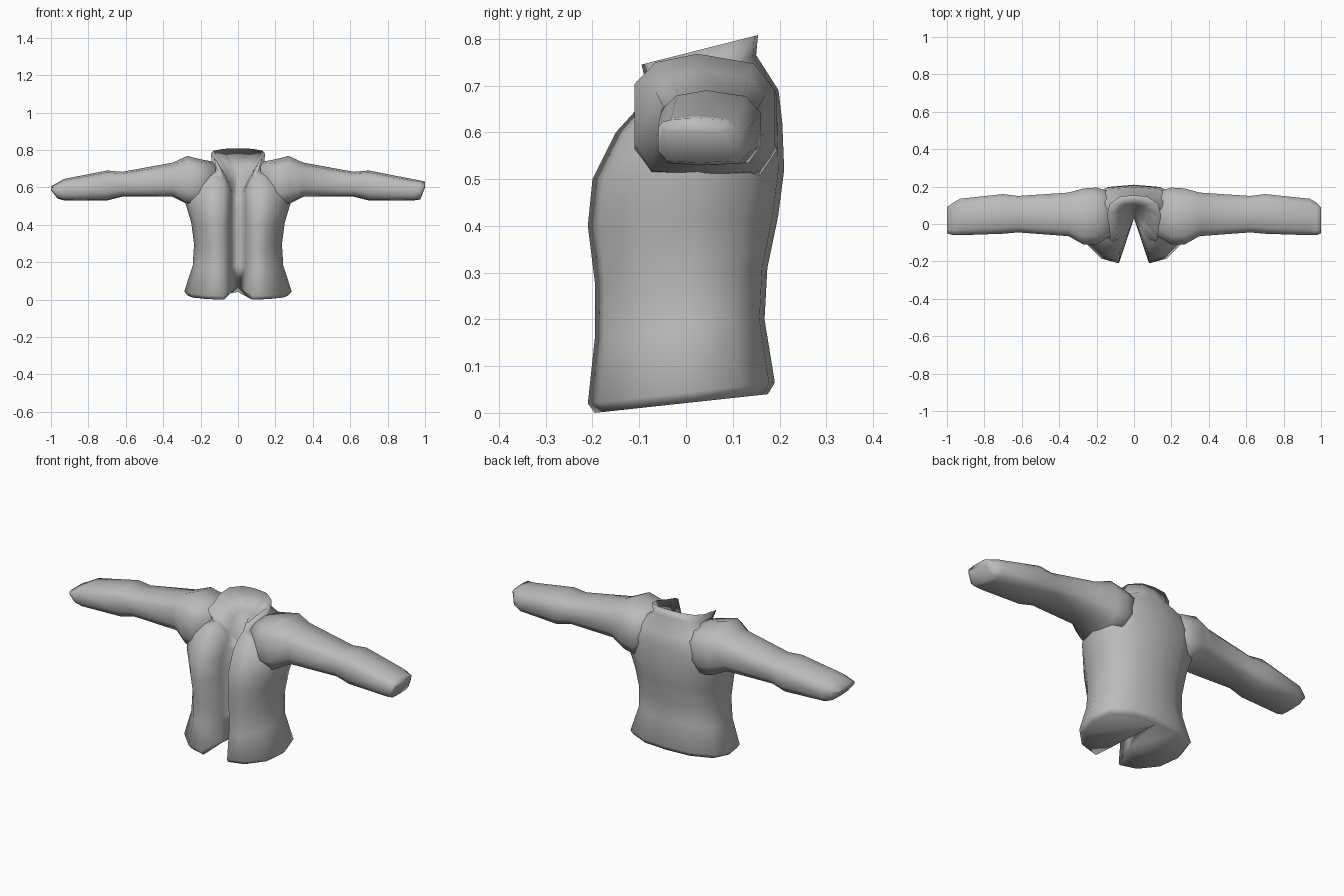
import bpy, bmesh, math

if "Cube" in bpy.data.objects:
    bpy.data.objects.remove(bpy.data.objects["Cube"])

cloth = bpy.data.materials.new("grey cloth")
cloth.diffuse_color = (0.5, 0.5, 0.5, 1)
cloth.use_nodes = True
cloth.node_tree.nodes["Principled BSDF"].inputs["Base Color"].default_value = cloth.diffuse_color


def finish(name, bm):
    bmesh.ops.remove_doubles(bm, verts=bm.verts, dist=0.0005)
    bmesh.ops.recalc_face_normals(bm, faces=bm.faces)
    mesh = bpy.data.meshes.new(name)
    bm.to_mesh(mesh)
    bm.free()
    mesh.materials.append(cloth)
    for p in mesh.polygons:
        p.use_smooth = True
    ob = bpy.data.objects.new(name, mesh)
    bpy.context.collection.objects.link(ob)
    return ob


def loft(bm, rows, closed):
    rings = [[bm.verts.new(p) for p in row] for row in rows]
    n = len(rings[0])
    for a, b in zip(rings, rings[1:]):
        for i in range(n if closed else n - 1):
            j = (i + 1) % n
            bm.faces.new((a[i], a[j], b[j], b[i]))
    bm.faces.new(rings[0])
    bm.faces.new(rings[-1])


def half_section(w, yf, yb, fx, zf, zb):
    """Half outline of the torso: front slit, chest, side, back."""
    d = yb - yf
    z = lambda y: zf + (zb - zf) * (y - yf) / d
    groove_y = 0.03
    gz = min(max(z(groove_y), 0.07), 0.53)
    pts = [(0, groove_y, gz),
           (fx / 2, (groove_y + yf) / 2, (gz + zf) / 2),
           (fx, yf, zf)]
    outline = [(fx + (w - fx) * 0.45, yf + 0.06 * d), (0.9 * w, yf + 0.27 * d),
               (w, yf + 0.55 * d), (0.9 * w, yf + 0.82 * d),
               (0.5 * w, yf + 0.97 * d), (0, yb)]
    return pts + [(x, y, z(y)) for x, y in outline]


# Jacket body with open front slit, collar and inner neck funnel
# half width, front y, back y, slit half width, front z, back z
body_rows = [
    (0.270, -0.195, 0.175, 0.075, 0.00, 0.04),
    (0.287, -0.210, 0.190, 0.080, 0.02, 0.065),
    (0.242, -0.195, 0.168, 0.080, 0.16, 0.20),
    (0.235, -0.195, 0.174, 0.080, 0.28, 0.31),
    (0.250, -0.210, 0.197, 0.085, 0.40, 0.42),
    (0.280, -0.200, 0.210, 0.080, 0.50, 0.52),
    (0.285, -0.150, 0.206, 0.075, 0.60, 0.62),
    (0.240, -0.100, 0.198, 0.075, 0.655, 0.69),
    (0.140, -0.080, 0.150, 0.085, 0.68, 0.765),
    (0.145, -0.095, 0.154, 0.115, 0.745, 0.808),
    (0.065, -0.010, 0.100, 0.045, 0.62, 0.70),
]
bm = bmesh.new()
loft(bm, [half_section(*r) for r in body_rows], False)
# drop faces on the mirror plane
bmesh.ops.delete(bm, geom=[f for f in bm.faces if all(abs(v.co.x) < 1e-4 for v in f.verts)],
                 context='FACES')
body = finish("jacket_body", bm)
mirror = body.modifiers.new("mirror", 'MIRROR')
mirror.use_clip = True

# Sleeves: x, front y, back y, bottom z, top z
sleeve_rows = [
    (0.12, -0.06, 0.170, 0.57, 0.735),
    (0.20, -0.11, 0.195, 0.50, 0.75),
    (0.27, -0.11, 0.190, 0.51, 0.768),
    (0.35, -0.065, 0.168, 0.55, 0.732),
    (0.62, -0.045, 0.150, 0.55, 0.683),
    (0.70, -0.052, 0.160, 0.53, 0.690),
]
ends = {
    1: [(0.94, -0.06, 0.135, 0.53, 0.643), (0.975, -0.06, 0.115, 0.535, 0.637),
        (1.0, -0.05, 0.09, 0.60, 0.63)],
    -1: [(0.93, -0.06, 0.135, 0.53, 0.645), (0.965, -0.06, 0.115, 0.54, 0.625),
         (1.0, -0.05, 0.09, 0.585, 0.605)],
}
profile = [(0, .25), (0, .75), (.15, .93), (.45, 1), (.85, .92),
           (1, .7), (1, .25), (.88, .03), (.5, 0), (.12, .03)]
for side, name in ((1, "right_sleeve"), (-1, "left_sleeve")):
    bm = bmesh.new()
    loft(bm, [[(side * x, y0 + u * (y1 - y0), z0 + v * (z1 - z0)) for u, v in profile]
              for x, y0, y1, z0, z1 in sleeve_rows + ends[side]], True)
    finish(name, bm)
